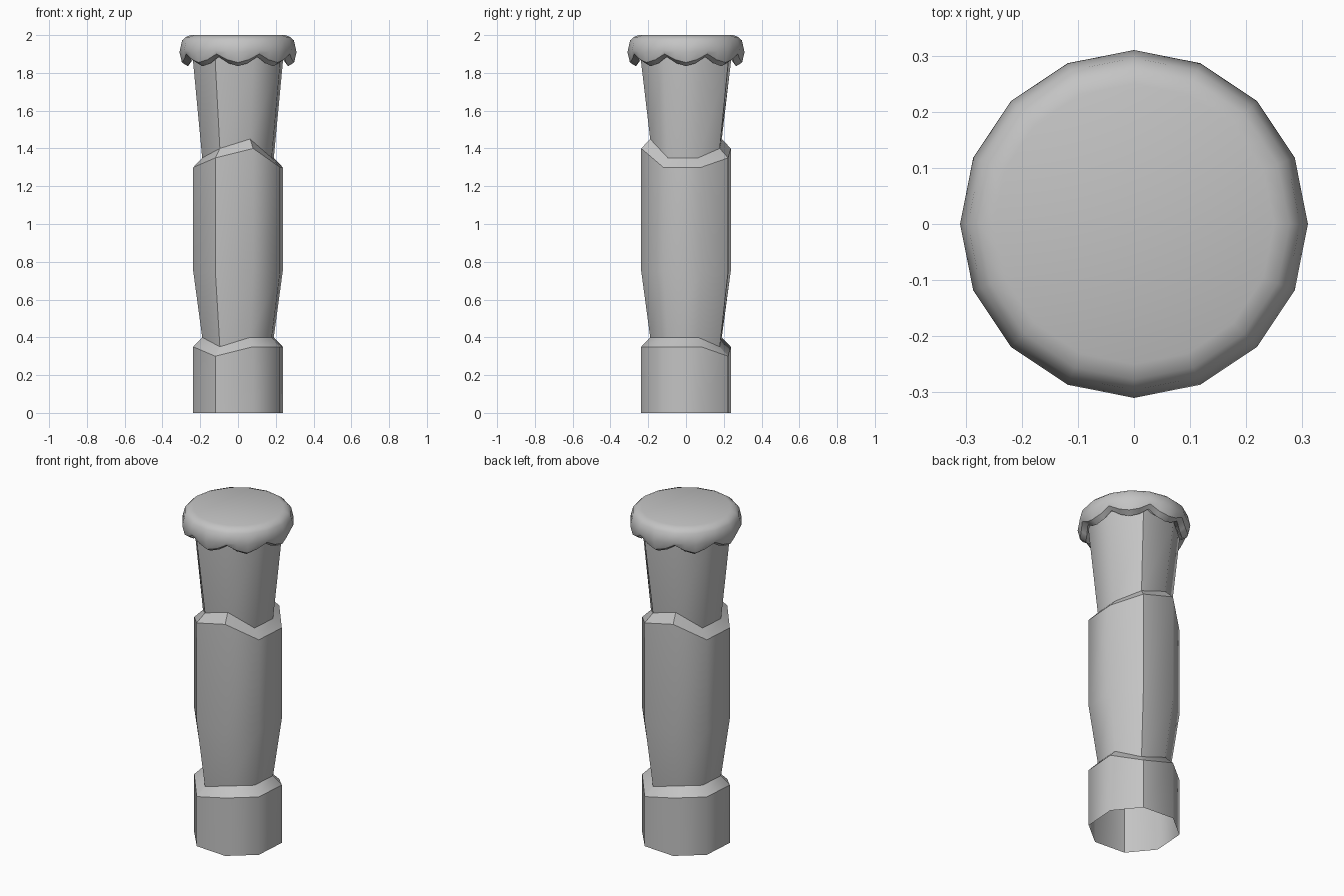
import bpy, bmesh, math

cube = bpy.data.objects.get("Cube")
if cube:
    bpy.data.objects.remove(cube, do_unlink=True)

# One plain grey for the whole model
grey = bpy.data.materials.new("plain_grey")
grey.use_nodes = True
colour = (0.55, 0.55, 0.55, 1)
grey.diffuse_color = colour
grey.node_tree.nodes["Principled BSDF"].inputs["Base Color"].default_value = colour


def loft(name, rings, sharp, cap_top=False):
    """Skin a stack of closed rings; sharp(kind, ring, column) picks the hard edges."""
    bm = bmesh.new()
    rows = [[bm.verts.new(p) for p in ring] for ring in rings]
    n = len(rows[0])
    for low, high in zip(rows, rows[1:]):
        for i in range(n):
            j = (i + 1) % n
            bm.faces.new((low[i], low[j], high[j], high[i]))
    if cap_top:
        bm.faces.new(rows[-1])
    for f in bm.faces:
        f.smooth = True
    for r, row in enumerate(rows):
        for i in range(n):
            around = bm.edges.get((row[i], row[(i + 1) % n]))
            around.smooth = not sharp("ring", r, i)
            if r + 1 < len(rows):
                up = bm.edges.get((row[i], rows[r + 1][i]))
                up.smooth = not sharp("column", r, i)
    mesh = bpy.data.meshes.new(name)
    bm.to_mesh(mesh)
    bm.free()
    mesh.materials.append(grey)
    obj = bpy.data.objects.new(name, mesh)
    bpy.context.collection.objects.link(obj)
    return obj


# Trunk: slightly twisted eight-sided section, the back half is the front half turned round
half = [(-0.237, -0.08), (-0.12, -0.223), (0.08, -0.237), (0.223, -0.12)]
section = half + [(-x, -y) for x, y in half]


def ring(scale, heights, lift=0.0):
    return [(x * scale, y * scale, heights[i % 4] + lift)
            for i, (x, y) in enumerate(section)]


def level(z):
    return [z] * 4


low_rim = [0.35, 0.30, 0.35, 0.35]
high_rim = [1.30, 1.35, 1.40, 1.30]
trunk_rings = [
    ring(1, level(0)),
    ring(1, low_rim), ring(0.8, low_rim, 0.05),      # lower ledge
    ring(1, level(0.75)),
    ring(1, high_rim), ring(0.8, high_rim, 0.05),    # upper ledge
    ring(1, level(1.85)), ring(1, level(1.92)),
]


def trunk_sharp(kind, r, i):
    if kind == "ring":
        return r in (1, 2, 4, 5)
    return i % 4 == 1 or (r == 4 and i % 4 == 2)


loft("trunk", trunk_rings, trunk_sharp)

# Cap: sixteen-sided rounded disc with eight hanging scallops
SIDES = 32


def cap_ring(radius, z, drop=0.0):
    pts = []
    for i in range(SIDES):
        a = math.tau * i / SIDES
        rad = radius * (math.cos(math.pi / 16) if i % 2 else 1)
        notch = 1 - abs(i % 4 - 2) / 2       # 0 at scallop tip, 1 in the notch
        pts.append((rad * math.cos(a), rad * math.sin(a), z + drop * notch ** 1.6))
    return pts


cap_rings = [
    cap_ring(0.225, 1.90),
    cap_ring(0.265, 1.835, 0.05),
    cap_ring(0.297, 1.855, 0.045),
    cap_ring(0.31, 1.91, 0.01),
    cap_ring(0.296, 1.972),
    cap_ring(0.277, 1.99),
    cap_ring(0.25, 2.0),
]
loft("scalloped_cap", cap_rings, lambda kind, r, i: kind == "ring" and r in (1, 2), True)
